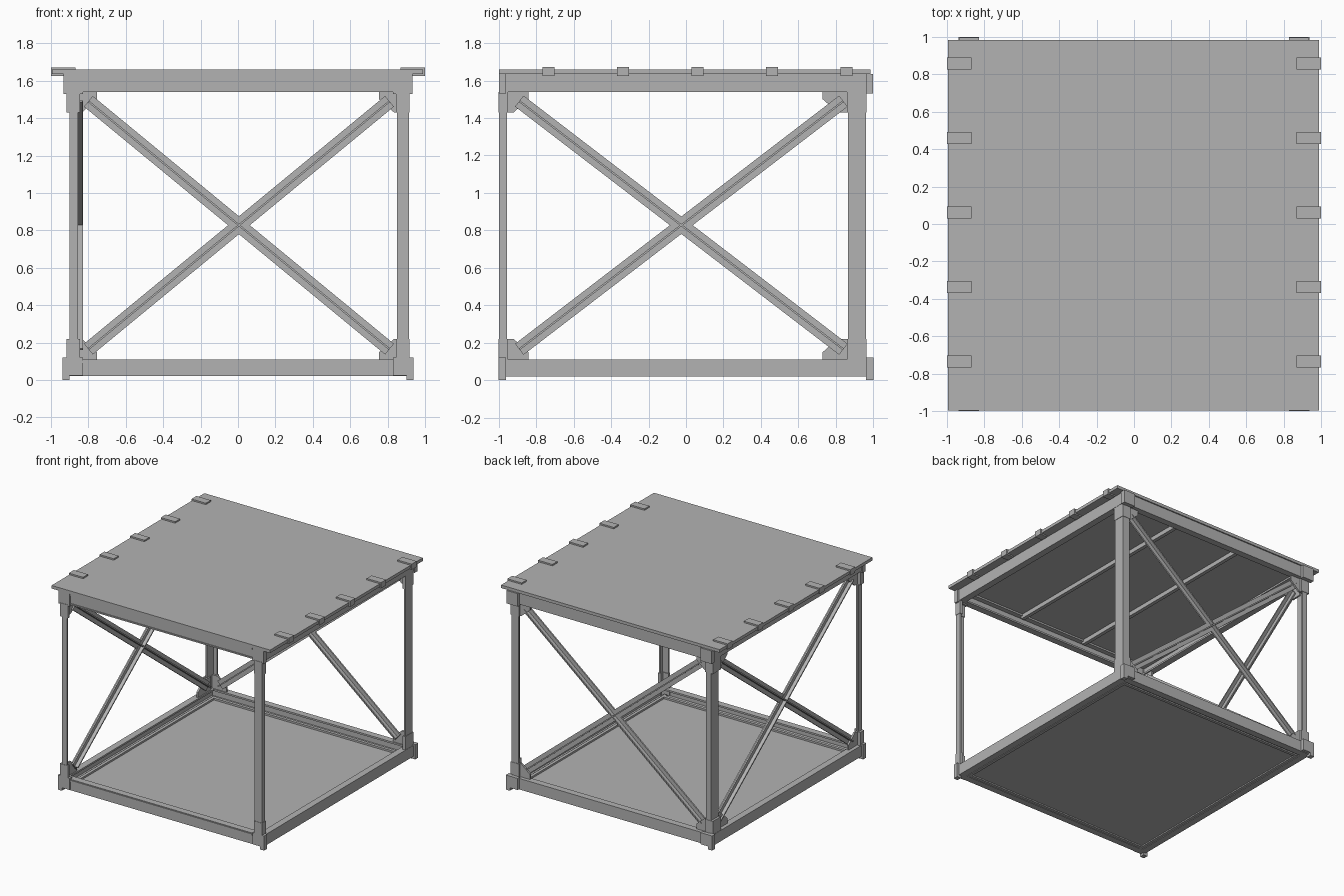
import bpy, bmesh
from math import atan2, hypot
from mathutils import Matrix, Vector

old = bpy.data.objects.get("Cube")
if old:
    bpy.data.objects.remove(old)

steel = bpy.data.materials.new("plain_grey")
steel.use_nodes = True
GREY = (0.45, 0.45, 0.45, 1)
steel.diffuse_color = GREY
steel.node_tree.nodes["Principled BSDF"].inputs["Base Color"].default_value = GREY


def finish(name, bm):
    bmesh.ops.recalc_face_normals(bm, faces=bm.faces)
    mesh = bpy.data.meshes.new(name)
    bm.to_mesh(mesh)
    bm.free()
    mesh.materials.append(steel)
    obj = bpy.data.objects.new(name, mesh)
    bpy.context.collection.objects.link(obj)
    return obj


def add_box(bm, x, y, z, m=Matrix()):
    """Box from three (low, high) spans."""
    spans = (x, y, z)
    mid = Vector([(a + b) / 2 for a, b in spans])
    size = [abs(b - a) for a, b in spans]
    bmesh.ops.create_cube(bm, size=1, matrix=m @ Matrix.Translation(mid) @ Matrix.Diagonal((*size, 1)))


def boxes(name, *items):
    bm = bmesh.new()
    for item in items:
        add_box(bm, *item)
    return finish(name, bm)


def plate(name, outline, axis, near, far):
    """Extrude an outline (u, z) across the given axis."""
    bm = bmesh.new()
    place = (lambda u, z: (near, u, z)) if axis == "x" else (lambda u, z: (u, near, z))
    face = bm.faces.new([bm.verts.new(place(u, z)) for u, z in outline])
    moved = bmesh.ops.extrude_face_region(bm, geom=[face])["geom"]
    shift = Vector((far - near, 0, 0)) if axis == "x" else Vector((0, far - near, 0))
    bmesh.ops.translate(bm, vec=shift, verts=[v for v in moved if isinstance(v, bmesh.types.BMVert)])
    return finish(name, bm)


T = 0.014    # sheet thickness
LEG = 0.055  # channel flange width


def channel(name, axis, outer, inward, span, z):
    """Channel beam with its web outside and its flanges pointing inward."""
    web = sorted((outer, outer + inward * T))
    full = sorted((outer, outer + inward * LEG))
    parts = [(web, z), (full, (z[0], z[0] + T)), (full, (z[1] - T, z[1]))]
    if axis == "y":
        return boxes(name, *[(d, span, h) for d, h in parts])
    return boxes(name, *[(span, d, h) for d, h in parts])


# Floor and roof sheets
boxes("floor_panel", ((-0.88, 0.88), (-0.98, 0.93), (0.03, 0.045)))
boxes("roof_panel", ((-0.995, 0.99), (-0.998, 0.985), (1.635, 1.66)))

# Lower and upper beams
for label, z in (("lower", (0.02, 0.11)), ("upper", (1.54, 1.635))):
    channel(label + "_left_beam", "y", 0.92, -1, (-0.96, 0.965), z)
    channel(label + "_right_beam", "y", -0.92, 1, (-0.96, 0.965), z)
    channel(label + "_back_beam", "x", 0.975, -1, (-0.9, 0.9), z)
    channel(label + "_front_beam", "x", -0.99, 1, (-0.91, 0.91), z)

# Narrow raised rails on the front beams, and floor edging
for label, z in (("lower", (0.09, 0.105)), ("top", (1.618, 1.64)), ("middle", (1.545, 1.555))):
    boxes(label + "_front_rail", ((-0.83, 0.825), (-0.997, -0.985), z))
boxes("floor_edging",
      *[((s * 0.86, s * 0.835), (-0.95, 0.91), (0.02, 0.06)) for s in (-1, 1)],
      *[((-0.86, 0.86), (y, y + 0.025), (0.02, 0.06)) for y in (-0.93, 0.88)])

# Roof joists
for label, x in (("left", 0.3), ("right", -0.3)):
    boxes(label + "_roof_joist", ((x - 0.015, x + 0.015), (-0.95, 0.93), (1.6, 1.636)))

# Corner posts as angle sections, with stepped feet and heads
for side, sx in (("left", 1), ("right", -1)):
    inner, outer = (0.85, 0.915) if sx > 0 else (0.855, 0.9)
    for end, sy, y_in, y_out in (("front", -1, 0.955, 0.998), ("back", 1, 0.865, 0.96)):
        xs = (sx * inner, sx * outer)
        ys = (sy * y_in, sy * y_out)
        name = f"{end}_{side}"
        boxes(name + "_post",
              (xs, (sy * (y_out - T), sy * y_out), (0.1, 1.55)),
              ((sx * (outer - T), sx * outer), ys, (0.1, 1.55)))
        # Sleeves wrap the post near each end
        sleeves = []
        for z in ((0.1, 0.22), (1.43, 1.54)):
            sleeves.append(((sx * 0.845, sx * 0.913), (sy * (y_out - 0.02), sy * (y_out + 0.003)), z))
            sleeves.append(((sx * 0.893, sx * 0.918), (sy * (y_in - 0.005), sy * (y_out + 0.003)), z))
        boxes(name + "_sleeves", *sleeves)
        # Blocks cap the beam ends
        boxes(name + "_foot",
              ((sx * 0.83, sx * 0.937), (sy * 0.97, sy * 1.0), (0.025, 0.12)),
              ((sx * 0.9, sx * 0.937), (sy * 0.96, sy * 1.0), (0.0, 0.12)))
        boxes(name + "_head",
              ((sx * 0.83, sx * 0.932), (sy * 0.965, sy * 0.998), (1.53, 1.636)),
              ((sx * 0.9, sx * 0.932), (sy * 0.96, sy * 0.998), (1.53, 1.636)))


# Chamfered corner gussets on the two braced sides
def gusset(name, axis, start, tip, z, up, near, far):
    d = 1 if tip > start else -1
    outline = [(start, z), (tip, z), (tip, z + up * 0.04), (tip - d * 0.08, z + up * 0.11), (start, z + up * 0.11)]
    plate(name, outline, axis, near, far)


for level, z, up in (("lower", 0.11, 1), ("upper", 1.54, -1)):
    for side, s in (("left", 1), ("right", -1)):
        gusset(f"back_{level}_{side}_gusset", "y", s * 0.9, s * 0.755, z, up, 0.93, 0.945)
    gusset(f"side_{level}_front_gusset", "x", -0.985, -0.84, z, up, -0.89, -0.875)
    gusset(f"side_{level}_back_gusset", "x", 0.9, 0.73, z, up, -0.89, -0.875)


# Crossed braces: flat bars with a central rib on each face
def brace(name, axis, depth, a, b):
    length = hypot(b[0] - a[0], b[1] - a[1])
    mid = ((a[0] + b[0]) / 2, (a[1] + b[1]) / 2)
    spin = Matrix.Rotation(-atan2(b[1] - a[1], b[0] - a[0]), 4, "Y")
    m = Matrix.Translation((mid[0], 0, mid[1])) @ spin
    if axis == "x":
        m = Matrix.Rotation(1.5707963, 4, "Z") @ m
        m = Matrix.Translation((depth, 0, 0)) @ m
    else:
        m = Matrix.Translation((0, depth, 0)) @ m
    half = length / 2
    boxes(name,
          ((-half, half), (-0.006, 0.006), (-0.037, 0.037), m),
          ((-half, half), (-0.035, 0.035), (-0.005, 0.005), m))


low, high = 0.165, 1.49
brace("back_brace_rising", "y", 0.915, (-0.8, low), (0.81, high))
brace("back_brace_falling", "y", 0.917, (-0.8, high), (0.81, low))
brace("side_brace_rising", "x", -0.865, (-0.89, low), (0.84, high))
brace("side_brace_falling", "x", -0.867, (-0.89, high), (0.84, low))

# Roof clips along both edges
for side, s in (("left", 1), ("right", -1)):
    for i in range(5):
        y = -0.735 + i * 0.398
        boxes(f"{side}_roof_clip_{i + 1}",
              ((s * 0.87, s), (y - 0.032, y + 0.032), (1.655, 1.672)),
              ((s * 0.985, s), (y - 0.032, y + 0.032), (1.625, 1.672)),
              ((s * 0.93, s), (y - 0.032, y + 0.032), (1.625, 1.637)))
